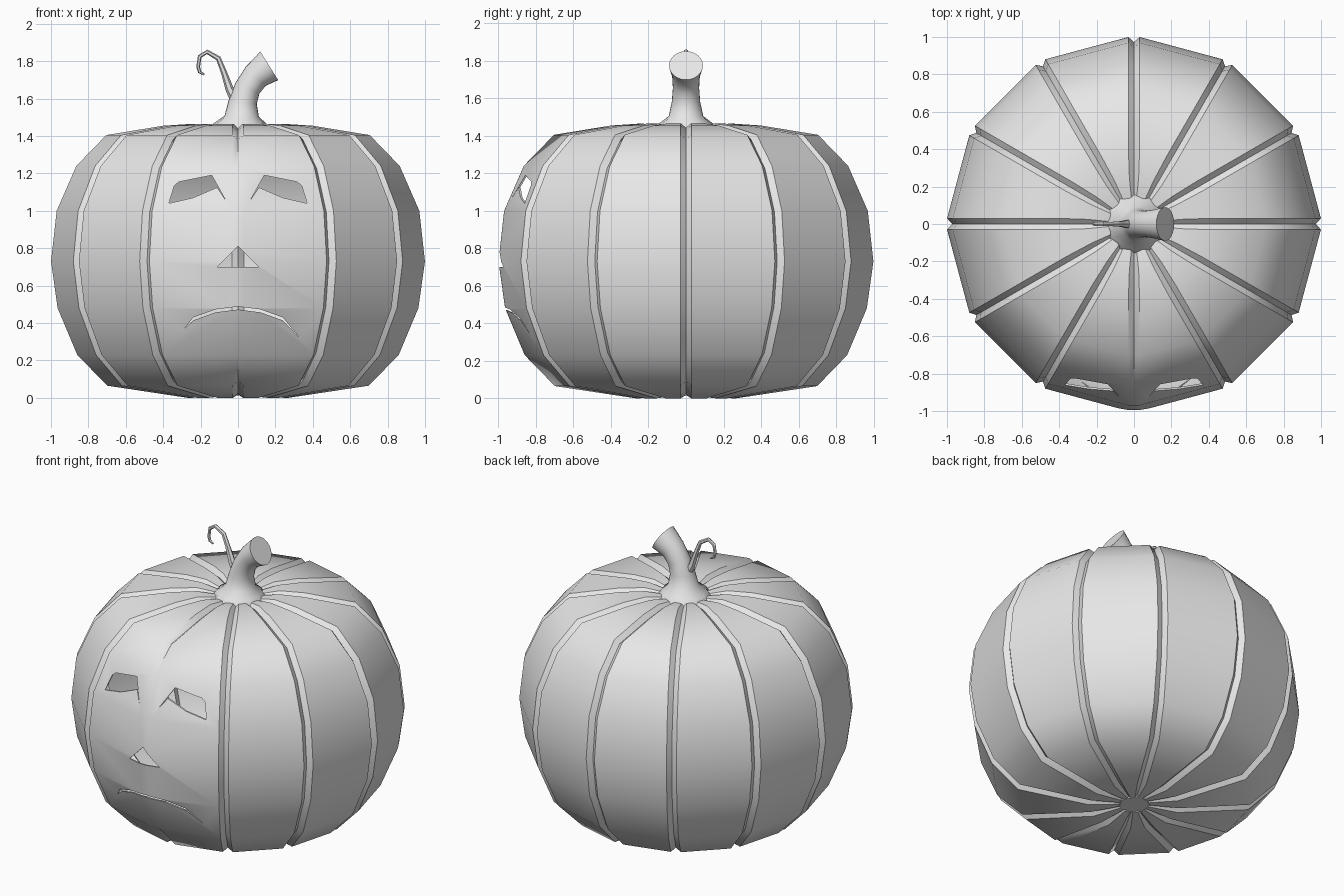
import bpy, bmesh, math
from mathutils import Vector

if "Cube" in bpy.data.objects:
    bpy.data.objects.remove(bpy.data.objects["Cube"], do_unlink=True)

grey = bpy.data.materials.new("plain_grey")
grey.use_nodes = True
grey.diffuse_color = (0.8, 0.8, 0.8, 1)
grey.node_tree.nodes["Principled BSDF"].inputs["Base Color"].default_value = (0.8, 0.8, 0.8, 1)


def add_object(name, bm):
    bmesh.ops.recalc_face_normals(bm, faces=bm.faces)
    mesh = bpy.data.meshes.new(name)
    bm.to_mesh(mesh)
    bm.free()
    mesh.materials.append(grey)
    obj = bpy.data.objects.new(name, mesh)
    bpy.context.collection.objects.link(obj)
    return obj


def activate(obj):
    bpy.ops.object.select_all(action='DESELECT')
    obj.select_set(True)
    bpy.context.view_layer.objects.active = obj


def smooth(obj, degrees):
    activate(obj)
    bpy.ops.object.shade_smooth_by_angle(angle=math.radians(degrees))


def bridge(bm, rings):
    """Skin a stack of point rings and cap both ends."""
    rows = [[bm.verts.new(p) for p in ring] for ring in rings]
    n = len(rows[0])
    for low, high in zip(rows, rows[1:]):
        for i in range(n):
            j = (i + 1) % n
            bm.faces.new((low[i], low[j], high[j], high[i]))
    bm.faces.new(rows[0][::-1])
    bm.faces.new(rows[-1])


def prism(name, outline):
    """Hidden cutter: a front outline extruded through the front wall."""
    bm = bmesh.new()
    bridge(bm, [[(x, y, z) for x, z in outline] for y in (-1.3, -0.5)])
    obj = add_object(name, bm)
    obj.hide_render = True
    return obj


# Ribbed body: twelve flat panels parted by narrow V grooves
profile = [(0.09, 0.012), (0.27, 0.0), (0.70, 0.065), (0.86, 0.23), (0.965, 0.48),
           (1.0, 0.73), (0.97, 1.0), (0.865, 1.24), (0.705, 1.405), (0.4, 1.455),
           (0.25, 1.465), (0.14, 1.447), (0.09, 1.44)]
rings = []
for k, (r, z) in enumerate(profile):
    before = profile[max(k - 1, 0)]
    after = profile[min(k + 1, len(profile) - 1)]
    normal = Vector((after[1] - before[1], before[0] - after[0])).normalized()
    half = min(0.03, 0.1 * r)
    ring = []
    for rib in range(12):
        a = math.tau * rib / 12
        depth = 0.9 * half
        if rib == 9 and 0.2 < z < 1.3:
            depth = 0.0                     # the face covers the front groove
        for side in (-1, 0, 1):
            b = a + side * half / r
            rr = r - (normal.x * depth if side == 0 else 0)
            zz = z - (normal.y * depth if side == 0 else 0)
            ring.append((rr * math.cos(b), rr * math.sin(b), zz))
    rings.append(ring)
bm = bmesh.new()
bridge(bm, rings)
body = add_object("pumpkin_body", bm)

# Hollow the body, then cut the face through the wall
shell = body.modifiers.new("wall", 'SOLIDIFY')
shell.thickness = 0.01
shell.offset = -1

eye = [(0.37, 1.04), (0.34, 1.135), (0.315, 1.155), (0.14, 1.19),
       (0.065, 1.055), (0.112, 1.125), (0.24, 1.07)]
nose = [(-0.11, 0.70), (0.11, 0.70), (0, 0.81)]
lip = [(-0.29, 0.365), (-0.24, 0.43), (-0.12, 0.473), (0, 0.488),
       (0.12, 0.473), (0.24, 0.43), (0.33, 0.32)]
mouth = lip + [(x, z - 0.016) for x, z in reversed(lip[1:-1])]
cutters = [prism("left_eye_cutter", eye),
           prism("right_eye_cutter", [(-x, z) for x, z in eye]),
           prism("nose_cutter", nose),
           prism("mouth_cutter", mouth)]
for cutter in cutters:
    cut = body.modifiers.new(cutter.name, 'BOOLEAN')
    cut.operation = 'DIFFERENCE'
    cut.solver = 'EXACT'
    cut.object = cutter
activate(body)
for name in [m.name for m in body.modifiers]:
    bpy.ops.object.modifier_apply(modifier=name)
for cutter in cutters:
    bpy.data.objects.remove(cutter, do_unlink=True)
smooth(body, 38)


def tube(name, stations, sides, lobes=0.0, angle=50):
    """Loft along x and z; each station is x, z, radius, lean in degrees from z."""
    rings = []
    for k, (x, z, r, lean) in enumerate(stations):
        t = math.radians(lean)
        ring = []
        for i in range(sides):
            a = math.tau * i / sides
            rr = r * (1 + (lobes * math.cos(12 * a) if k < 2 else 0))
            u, v = rr * math.cos(a), rr * math.sin(a)
            ring.append((x + u * math.cos(t), v, z - u * math.sin(t)))
        rings.append(ring)
    bm = bmesh.new()
    bridge(bm, rings)
    obj = add_object(name, bm)
    smooth(obj, angle)


# Stem with a flared foot and a leaning, widened cut end
tube("stem", [(0.01, 1.435, 0.155, 0), (0.01, 1.468, 0.135, 0), (0.02, 1.505, 0.092, 2),
              (0.025, 1.58, 0.076, 8), (0.05, 1.655, 0.070, 25), (0.095, 1.72, 0.074, 45),
              (0.167, 1.775, 0.09, 58)], 24, 0.04)

# Curled tendril
tube("tendril", [(-0.01, 1.59, 0.03, -25), (-0.045, 1.65, 0.022, -22), (-0.075, 1.74, 0.016, -18),
                 (-0.105, 1.815, 0.014, -40), (-0.165, 1.85, 0.012, -85),
                 (-0.205, 1.825, 0.011, -145), (-0.213, 1.77, 0.010, -180),
                 (-0.205, 1.742, 0.009, -210), (-0.18, 1.728, 0.005, -240)], 6)
